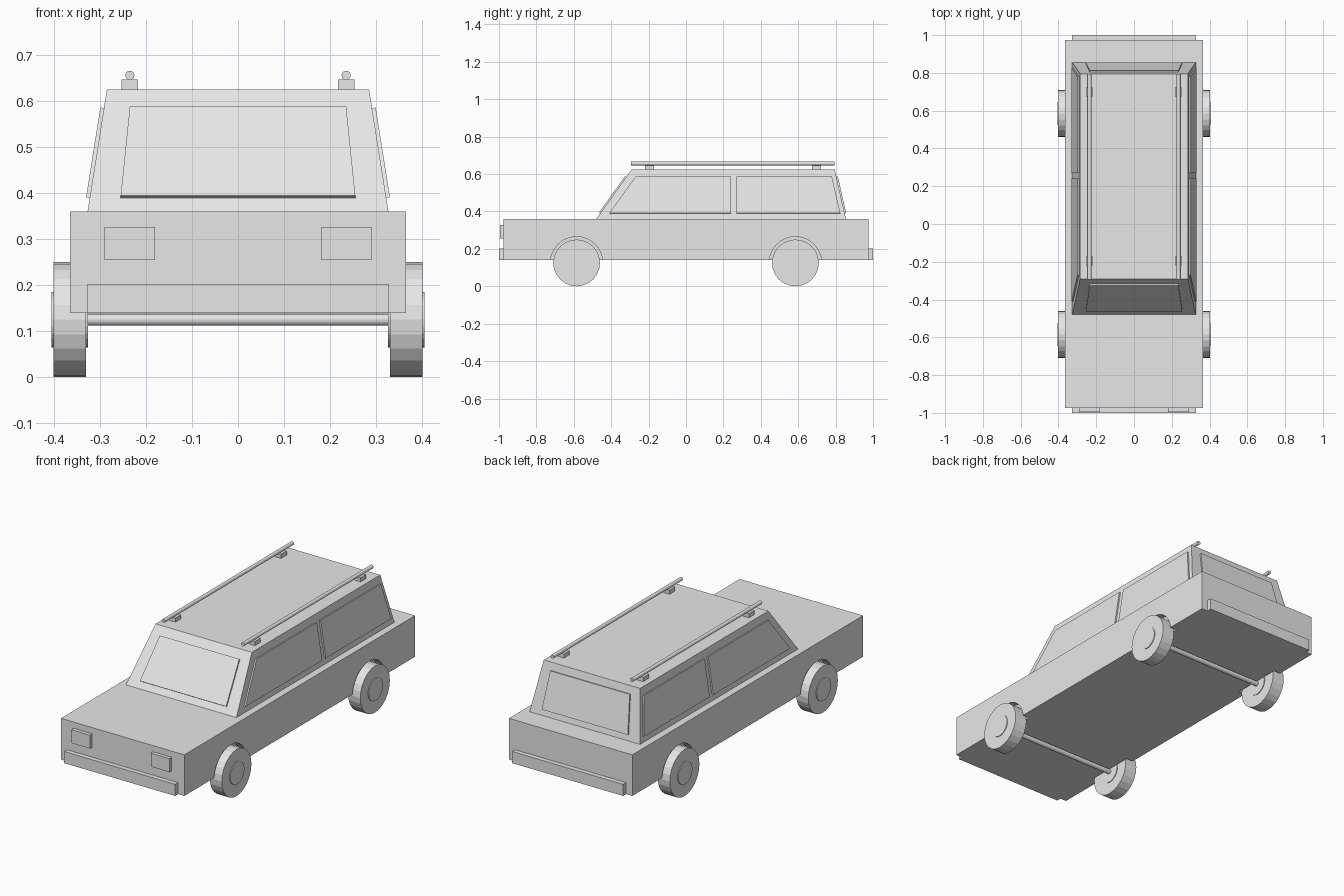
import bpy, bmesh, math
from mathutils import Vector, Matrix

cube = bpy.data.objects.get("Cube")
if cube:
    bpy.data.objects.remove(cube, do_unlink=True)

paint = bpy.data.materials.new("light_grey")
paint.use_nodes = True
GREY = (0.8, 0.8, 0.8, 1)
paint.diffuse_color = GREY
paint.node_tree.nodes["Principled BSDF"].inputs["Base Color"].default_value = GREY


def finish(name, bm):
    bmesh.ops.recalc_face_normals(bm, faces=bm.faces)
    mesh = bpy.data.meshes.new(name)
    bm.to_mesh(mesh)
    bm.free()
    mesh.materials.append(paint)
    obj = bpy.data.objects.new(name, mesh)
    bpy.context.scene.collection.objects.link(obj)
    return obj


def loft(name, lower, upper):
    """Solid between two matching loops of points."""
    bm = bmesh.new()
    a = [bm.verts.new(p) for p in lower]
    b = [bm.verts.new(p) for p in upper]
    n = len(a)
    bm.faces.new(a)
    bm.faces.new(b)
    for i in range(n):
        j = (i + 1) % n
        bm.faces.new((a[i], a[j], b[j], b[i]))
    return finish(name, bm)


def rect(x0, x1, y0, y1, z):
    return [(x0, y0, z), (x1, y0, z), (x1, y1, z), (x0, y1, z)]


def box(name, x0, x1, y0, y1, z0, z1):
    return loft(name, rect(x0, x1, y0, y1, z0), rect(x0, x1, y0, y1, z1))


def cylinder(name, center, radius, length, axis, sides):
    bm = bmesh.new()
    turn = Matrix.Rotation(math.pi / 2, 4, 'Y' if axis == 'X' else 'X')
    bmesh.ops.create_cone(bm, cap_ends=True, segments=sides, radius1=radius,
                          radius2=radius, depth=length,
                          matrix=Matrix.Translation(center) @ turn)
    return finish(name, bm)


def plate(name, corners):
    """Thin pane lying on a sloped cabin wall, raised outwards."""
    pts = [Vector(p) for p in corners]
    normal = (pts[1] - pts[0]).cross(pts[2] - pts[0]).normalized()
    if normal.dot(sum(pts, Vector()) / 4 - Vector((0, 0.2, 0.45))) < 0:
        normal = -normal
    return loft(name, [p - normal * 0.001 for p in pts],
                [p + normal * 0.008 for p in pts])


WHEEL_Y, WHEEL_Z = 0.585, 0.125
SIDES = (("right", -1), ("left", 1))
ENDS = (("front", -1), ("rear", 1))

# Lower body with round wheel arches cut into its sides
body = box("body", -0.365, 0.365, -0.975, 0.975, 0.14, 0.36)
for side, sx in SIDES:
    for end, sy in ENDS:
        cutter = cylinder("arch_cutter", (sx * 0.375, sy * WHEEL_Y, WHEEL_Z),
                          0.14, 0.1, 'X', 32)
        cutter.hide_render = True
        mod = body.modifiers.new("arch", 'BOOLEAN')
        mod.operation = 'DIFFERENCE'
        mod.solver = 'EXACT'
        mod.object = cutter
        bpy.context.view_layer.objects.active = body
        bpy.ops.object.modifier_apply(modifier=mod.name)
        bpy.data.objects.remove(cutter, do_unlink=True)

# Tapered cabin
BASE, ROOF = 0.36, 0.625
loft("cabin", rect(-0.327, 0.327, -0.48, 0.855, BASE),
     rect(-0.285, 0.285, -0.29, 0.795, ROOF))


def slope(low, high, z):
    return low + (high - low) * (z - BASE) / (ROOF - BASE)


# Windscreen and rear window
SILL, HEAD = 0.39, 0.585
for name, low, high in (("windscreen", -0.48, -0.29), ("rear_window", 0.855, 0.795)):
    ys, yh = slope(low, high, SILL), slope(low, high, HEAD)
    plate(name, [(-0.255, ys, SILL), (0.255, ys, SILL),
                 (0.235, yh, HEAD), (-0.235, yh, HEAD)])

# Two side windows on each side
for side, sx in SIDES:
    xs, xh = (sx * slope(0.327, 0.285, z) for z in (SILL, HEAD))
    for end, s0, s1, h1, h0 in (("front", -0.41, 0.24, 0.24, -0.27),
                                ("rear", 0.27, 0.825, 0.78, 0.27)):
        plate(f"{side}_{end}_side_window", [(xs, s0, SILL), (xs, s1, SILL),
                                            (xh, h1, HEAD), (xh, h0, HEAD)])

# Bumpers and axles
for end, sy in ENDS:
    y0, y1 = sorted((sy * 0.97, sy * 1.0))
    box(f"{end}_bumper", -0.328, 0.328, y0, y1, 0.14, 0.202)
    cylinder(f"{end}_axle", (0, sy * WHEEL_Y, WHEEL_Z), 0.013, 0.68, 'X', 16)

for side, sx in SIDES:
    # Headlight
    x0, x1 = sorted((sx * 0.18, sx * 0.29))
    box(f"{side}_headlight", x0, x1, -0.994, -0.97, 0.255, 0.327)

    # Wheels with hubs passing through
    for end, sy in ENDS:
        center = (sx * 0.366, sy * WHEEL_Y, WHEEL_Z)
        cylinder(f"{side}_{end}_tyre", center, 0.125, 0.071, 'X', 24)
        cylinder(f"{side}_{end}_hub", center, 0.06, 0.079, 'X', 24)

    # Roof rail on two feet
    cylinder(f"{side}_roof_rail", (sx * 0.235, 0.25, 0.656), 0.01, 1.09, 'Y', 12)
    for end, y in (("front", -0.195), ("rear", 0.698)):
        box(f"{side}_{end}_rail_foot", sx * 0.235 - 0.018, sx * 0.235 + 0.018,
            y - 0.024, y + 0.024, 0.62, 0.647)
